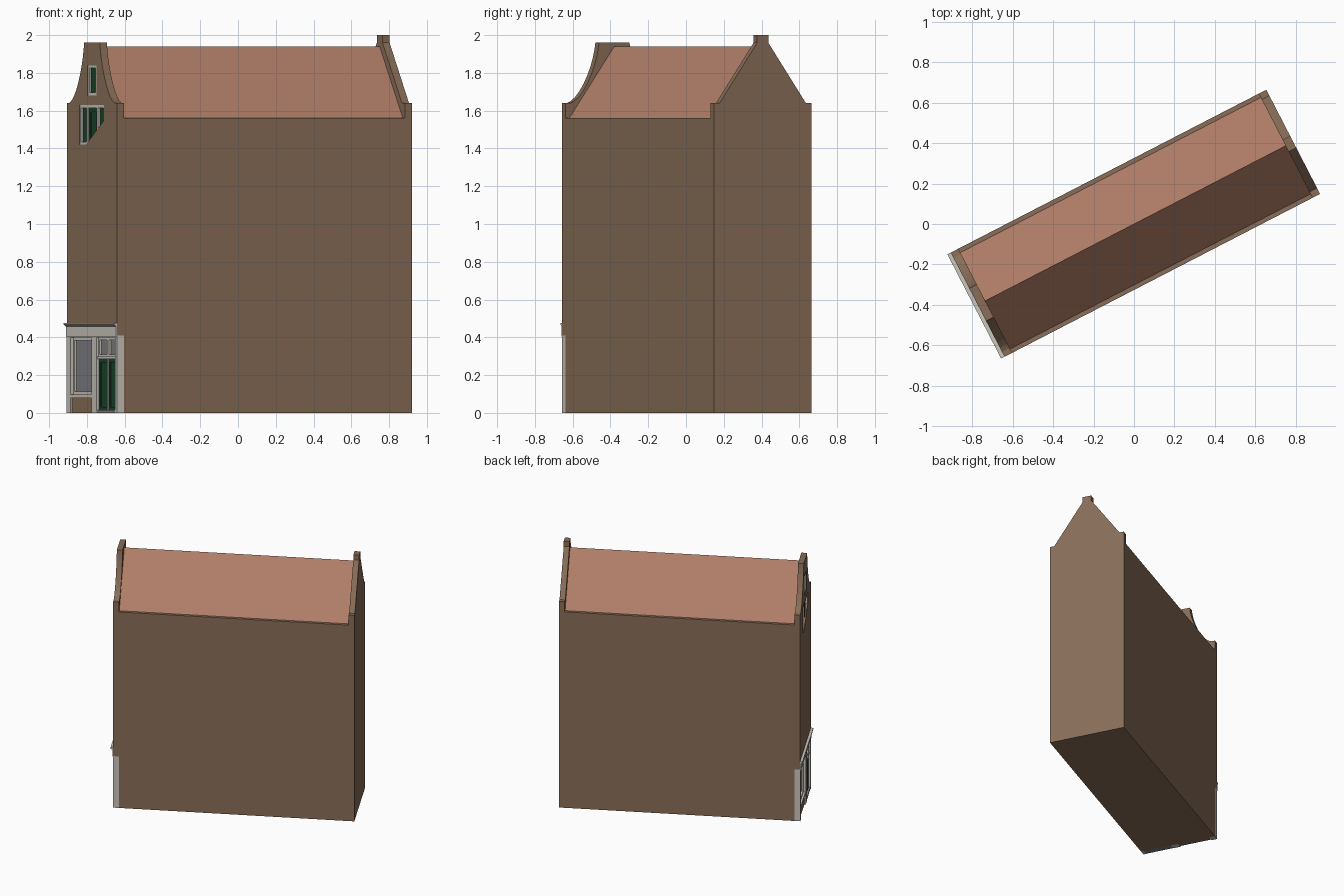
import bpy, bmesh, math

if "Cube" in bpy.data.objects:
    bpy.data.objects.remove(bpy.data.objects["Cube"])

ANGLE = math.radians(27.3)      # the house stands diagonally on the grid
HW = 0.29                       # half width of the house
FRONT, FRONT_IN = -0.87, -0.828
BACK_IN, BACK = 0.844, 0.886


def material(name, rgb):
    m = bpy.data.materials.new(name)
    m.diffuse_color = (*rgb, 1)
    m.use_nodes = True
    m.node_tree.nodes["Principled BSDF"].inputs["Base Color"].default_value = m.diffuse_color
    return m


BRICK = material("brick", (0.25, 0.155, 0.10))
TILE = material("roof_tile", (0.46, 0.22, 0.145))
GREEN = material("green_paint", (0.01, 0.06, 0.025))
GLASS = material("glass", (0.22, 0.22, 0.24))
TRIM = material("pale_trim", (0.60, 0.57, 0.51))


def prism(name, profile, a, b, mat, axis="x"):
    """Extrude a profile: (y, z) points along x, or (x, z) points along y."""
    bm = bmesh.new()

    def co(p, t):
        return (t, p[0], p[1]) if axis == "x" else (p[0], t, p[1])
    lo = [bm.verts.new(co(p, a)) for p in profile]
    hi = [bm.verts.new(co(p, b)) for p in profile]
    n = len(profile)
    bm.faces.new(lo)
    bm.faces.new(hi)
    for i in range(n):
        j = (i + 1) % n
        bm.faces.new((lo[i], lo[j], hi[j], hi[i]))
    bmesh.ops.recalc_face_normals(bm, faces=bm.faces)
    me = bpy.data.meshes.new(name)
    bm.to_mesh(me)
    bm.free()
    me.materials.append(mat)
    ob = bpy.data.objects.new(name, me)
    ob.rotation_euler.z = ANGLE
    bpy.context.collection.objects.link(ob)
    return ob


def box(name, x0, x1, y0, y1, z0, z1, mat):
    return prism(name, [(y0, z0), (y1, z0), (y1, z1), (y0, z1)], x0, x1, mat)


def frame(name, x0, x1, y0, y1, z0, z1, w, mat):
    """Four bars around a rectangular opening."""
    box(name + "_bottom", x0, x1, y0, y1, z0, z0 + w, mat)
    box(name + "_top", x0, x1, y0, y1, z1 - w, z1, mat)
    box(name + "_side_a", x0, x1, y0, y0 + w, z0 + w, z1 - w, mat)
    box(name + "_side_b", x0, x1, y1 - w, y1, z0 + w, z1 - w, mat)


def mirrored(half):
    return half + [(-y, z) for y, z in reversed(half)]


def cut(target, cutter):
    cutter.hide_render = True
    cutter.hide_set(True)
    mod = target.modifiers.new("opening", "BOOLEAN")
    mod.operation = "DIFFERENCE"
    mod.solver = "EXACT"
    mod.object = cutter


# Main body and pitched roof
box("main_walls", FRONT_IN, BACK_IN, -HW, HW, 0, 1.56, BRICK)
prism("roof", [(-0.268, 1.56), (0.268, 1.56), (0, 1.94)], FRONT_IN, BACK_IN, TILE)

# Plain rear gable with a small block on its peak
prism("rear_gable", mirrored([(HW, 0), (HW, 1.64), (0.257, 1.64), (0.033, 1.96), (0.033, 2.0)]),
      BACK_IN, BACK, BRICK)

# Front neck gable with concave shoulders
curve = [(0.262, 1.64), (0.24, 1.65), (0.212, 1.672), (0.185, 1.705), (0.16, 1.745),
         (0.138, 1.79), (0.12, 1.835), (0.106, 1.88), (0.096, 1.925), (0.091, 1.96)]
facade = prism("front_gable", mirrored([(HW, 0.41), (HW, 1.64)] + curve), FRONT, FRONT_IN, BRICK)
POCKET = -0.846
cut(facade, prism("cutter_attic", [(-0.052, 1.68), (0.052, 1.68), (0.052, 1.84), (-0.052, 1.84)],
                  -0.9, POCKET, BRICK))
# The wide opening has its lower corner closed by sloping wall
cut(facade, prism("cutter_hatch", [(0.145, 1.42), (0.07, 1.42), (-0.14, 1.55), (-0.14, 1.63), (0.145, 1.63)],
                  -0.9, POCKET, BRICK))

# Attic window
frame("attic_frame", -0.867, POCKET, -0.052, 0.052, 1.68, 1.84, 0.015, TRIM)
box("attic_shutter", -0.857, POCKET, -0.037, 0.037, 1.695, 1.825, GREEN)

# Loft hatch with three leaves between mullions
frame("hatch_frame", -0.867, POCKET, -0.14, 0.145, 1.42, 1.63, 0.015, TRIM)
for i, y in enumerate((-0.056, 0.061)):
    box(f"hatch_mullion_{i}", -0.867, POCKET, y - 0.007, y + 0.007, 1.435, 1.615, TRIM)
box("hatch_leaves", -0.855, POCKET, -0.125, 0.13, 1.435, 1.615, GREEN)
frame("hatch_middle_border", -0.861, -0.853, -0.049, 0.054, 1.435, 1.615, 0.022, GREEN)

# Shopfront posts and lintel
for name, y0, y1 in (("left", 0.245, HW), ("middle", -0.055, 0.0), ("right", -HW, -0.268)):
    box(f"shop_post_{name}", FRONT - 0.002, FRONT_IN, y0, y1, 0, 0.41, TRIM)
box("shop_lintel", FRONT, FRONT_IN, -0.268, 0.245, 0.398, 0.41, TRIM)

# Shop window over a brick panel
box("shop_panel", -0.862, FRONT_IN, 0, 0.245, 0, 0.08, BRICK)
box("shop_sill", FRONT, FRONT_IN, 0, 0.245, 0.08, 0.098, TRIM)
frame("shop_window_frame", -0.855, FRONT_IN, 0, 0.245, 0.098, 0.398, 0.014, TRIM)
box("shop_window_glass", -0.842, FRONT_IN, 0.014, 0.231, 0.112, 0.384, GLASS)

# Double door, transom lights and doorstep
box("doorstep", FRONT, FRONT_IN, -0.268, -0.055, 0, 0.014, GLASS)
box("door_transom", -0.864, FRONT_IN, -0.268, -0.055, 0.285, 0.298, TRIM)
for i, y in enumerate((-0.268, -0.1615)):
    box(f"door_leaf_{i}", -0.85, FRONT_IN, y, y + 0.1065, 0.014, 0.285, GREEN)
    frame(f"door_border_{i}", -0.856, -0.85, y, y + 0.1065, 0.014, 0.285, 0.018, GREEN)
    frame(f"door_light_frame_{i}", -0.858, FRONT_IN, y, y + 0.1065, 0.298, 0.398, 0.011, TRIM)
    box(f"door_light_glass_{i}", -0.846, FRONT_IN, y + 0.011, y + 0.0955, 0.309, 0.387, GLASS)
box("door_center_bar", -0.86, -0.85, -0.167, -0.156, 0.014, 0.285, TRIM)

# Cornice above the shopfront
prism("shop_cornice", [(FRONT, 0.405), (-0.876, 0.405), (-0.876, 0.458), (-0.889, 0.468),
                       (-0.889, 0.477), (FRONT, 0.477)], -HW, HW, TRIM, axis="y")
